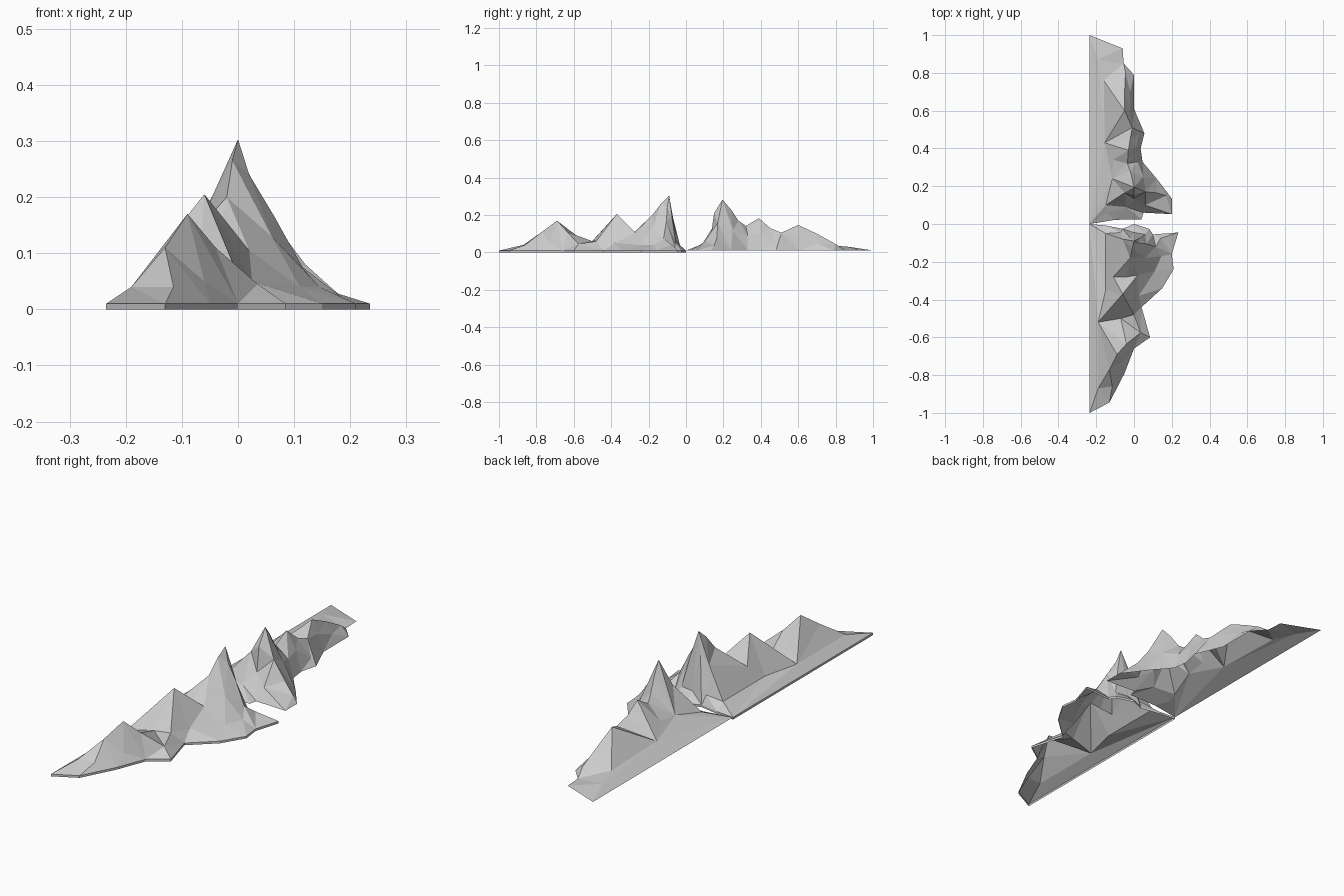
import bpy, bmesh
from mathutils import Vector
from mathutils.geometry import delaunay_2d_cdt

RIM = 0.01   # height of the outer border


def mountain_range(name, outline, spots, ridges, skirt):
    """Open terrain shell: border polygon, inner height points, crease chains."""
    pts = [(x, y, RIM) for x, y in outline] + spots
    n = len(outline)
    edges = [(i, (i + 1) % n) for i in range(n)]
    for chain in ridges:
        edges += [(n + a, n + b) for a, b in zip(chain, chain[1:])]
    co, _, faces, orig, _, _ = delaunay_2d_cdt(
        [Vector(p[:2]) for p in pts], edges, [], 1, 1e-5)

    def height(i):
        if orig[i]:
            return pts[orig[i][0]][2]
        return min(pts, key=lambda p: (Vector(p[:2]) - co[i]).length)[2]

    bm = bmesh.new()
    vs = [bm.verts.new((c.x, c.y, height(i))) for i, c in enumerate(co)]
    for f in faces:
        bm.faces.new([vs[i] for i in f])
    # thin vertical skirt below the border
    if skirt:
        border = [e for e in bm.edges if e.is_boundary]
        ext = bmesh.ops.extrude_edge_only(bm, edges=border)
        for g in ext["geom"]:
            if isinstance(g, bmesh.types.BMVert):
                g.co.z = 0
    loose = [v for v in bm.verts if not v.link_faces]
    bmesh.ops.delete(bm, geom=loose, context='VERTS')
    bmesh.ops.recalc_face_normals(bm, faces=bm.faces)
    if sum(f.normal.z for f in bm.faces) < 0:
        bmesh.ops.reverse_faces(bm, faces=bm.faces)
    me = bpy.data.meshes.new(name)
    bm.to_mesh(me)
    bm.free()
    ob = bpy.data.objects.new(name, me)
    bpy.context.collection.objects.link(ob)
    return ob


# front range: three peaks growing toward the middle
front_outline = [(-.235, 0), (-.235, -1), (-.13, -.945), (-.05, -.79), (0, -.66),
                 (.085, -.6), (.04, -.44), (.15, -.34), (.21, -.24), (.2, -.16),
                 (.235, -.045), (.1, -.055), (.08, -.025), (0, 0), (-.06, -.025),
                 (-.15, -.008)]
front_spots = [
    (-.09, -.69, .17), (-.06, -.37, .205), (0, -.09, .303),          # 0-2 peaks
    (-.13, -.77, .11), (-.19, -.87, .04),                            # 3-4 front spur
    (-.04, -.635, .11), (.035, -.575, .045),                         # 5-6 right spur
    (-.07, -.5, .06), (-.19, -.52, .04), (0, -.48, .06),             # 7-9 saddle
    (-.04, -.28, .105), (-.11, -.28, .1), (.02, -.27, .105),         # 10-12 saddle
    (-.02, -.18, .2), (-.01, -.13, .265),                            # 13-14 rear ridge
    (.02, -.1, .24), (.065, -.105, .165), (.115, -.12, .075), (.145, -.17, .04),
    (-.15, -.35, .04), (-.15, -.05, .04), (-.06, -.08, .17),         # 19-21
    (-.02, -.075, .21), (.03, -.075, .19), (0, -.045, .05), (.06, -.055, .05),
    (-.07, -.045, .05), (-.115, -.86, .04), (-.06, -.73, .05),       # 26-28
    (.025, -.38, .05), (.11, -.25, .04), (.14, -.075, .04), (.06, -.18, .13)]
front_ridges = [[4, 3, 0, 5, 6], [0, 8, 7, 9], [1, 8], [7, 1, 10, 13, 14, 2],
                [2, 15, 16, 17, 18], [8, 19, 20], [4, 8], [1, 11], [1, 12],
                [0, 28], [9, 29, 30, 18], [2, 22, 24], [2, 21, 20]]
mountain_range("front_mountain_range", front_outline, front_spots, front_ridges, True)

# back range: three peaks falling away to the rear
back_outline = [(-.235, 0), (-.1, .022), (.04, .025), (.05, .06), (.2, .052),
                (.2, .135), (.12, .24), (.045, .33), (.035, .4), (.055, .48),
                (0, .61), (0, .79), (-.055, .85), (-.06, .93), (-.235, 1)]
back_spots = [
    (0, .195, .282), (-.03, .39, .183), (-.05, .6, .147),            # 0-2 peaks
    (-.01, .24, .23), (-.02, .28, .17), (-.035, .32, .142),          # 3-5 saddle
    (-.02, .45, .13), (-.01, .51, .105),                             # 6-7 saddle
    (-.05, .7, .1), (-.045, .8, .045),                               # 8-9 rear spur
    (-.19, .87, .03), (-.16, .76, .04), (-.155, .43, .045),          # 10-12 left foot
    (-.11, .34, .09), (-.115, .24, .08), (-.15, .1, .05),            # 13-15
    (-.15, .06, .03), (0, .15, .21), (-.05, .165, .17),              # 16-18
    (0, .135, .1), (-.04, .09, .05), (.06, .17, .16), (.06, .1, .06),
    (.12, .165, .08), (.17, .15, .035), (.05, .25, .12), (.02, .33, .09),
    (.01, .4, .1), (.03, .48, .04), (-.02, .6, .09), (-.02, .7, .05)]
back_ridges = [[0, 3, 4, 5, 1, 6, 7, 2, 8, 9], [2, 11, 10], [2, 12, 1],
               [12, 13, 14, 15, 16], [11, 12], [0, 14], [0, 17, 19],
               [0, 18, 15], [0, 21, 23, 24], [1, 13]]
mountain_range("back_mountain_range", back_outline, back_spots, back_ridges, False)
